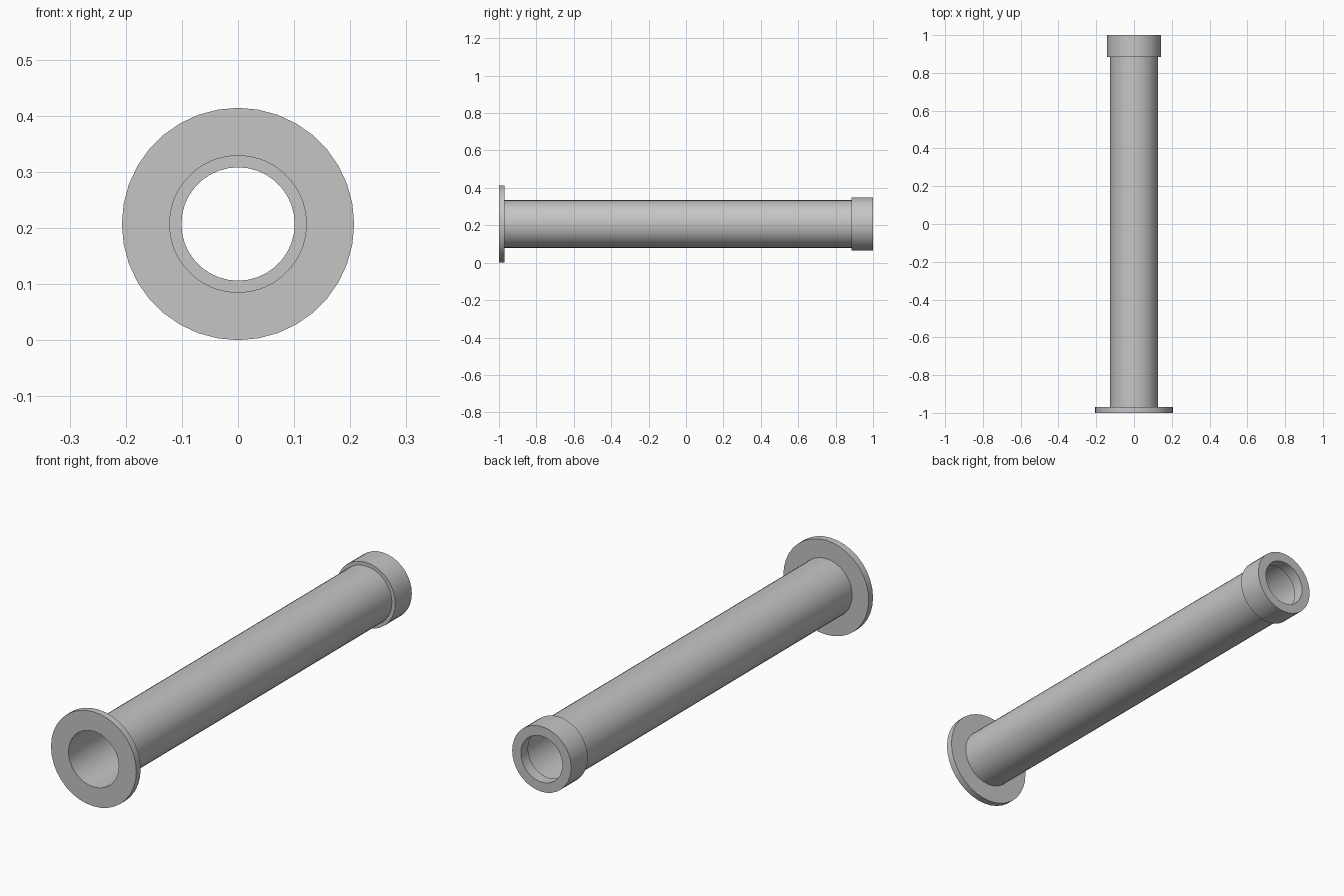
import bpy
import bmesh
from math import sin, cos, tau, radians

cube = bpy.data.objects.get("Cube")
if cube:
    bpy.data.objects.remove(cube, do_unlink=True)

SIDES = 36
FLANGE_R, TUBE_R, COLLAR_R = 0.207, 0.127, 0.143
BORE_R, LIP_R = 0.122, 0.101
FRONT, FLANGE_BACK, COLLAR_FRONT, LIP_FRONT, BACK = -1, -0.97, 0.885, 0.95, 1

grey = bpy.data.materials.new("plain grey")
grey.use_nodes = True
colour = (0.56, 0.56, 0.56, 1)
grey.diffuse_color = colour
grey.node_tree.nodes["Principled BSDF"].inputs["Base Color"].default_value = colour


def lathe(name, profile):
    """Revolve a closed (radius, y) profile about the pipe axis."""
    bm = bmesh.new()
    rings = []
    for i in range(SIDES):
        a = tau * i / SIDES
        rings.append([bm.verts.new((r * sin(a), y, FLANGE_R + r * cos(a)))
                      for r, y in profile])
    n = len(profile)
    for i in range(SIDES):
        this, after = rings[i], rings[(i + 1) % SIDES]
        for j in range(n):
            k = (j + 1) % n
            bm.faces.new((this[j], this[k], after[k], after[j]))
    bmesh.ops.recalc_face_normals(bm, faces=bm.faces)
    mesh = bpy.data.meshes.new(name)
    bm.to_mesh(mesh)
    bm.free()
    mesh.materials.append(grey)
    obj = bpy.data.objects.new(name, mesh)
    bpy.context.collection.objects.link(obj)
    bpy.ops.object.select_all(action="DESELECT")
    obj.select_set(True)
    bpy.context.view_layer.objects.active = obj
    bpy.ops.object.shade_smooth_by_angle(angle=radians(30))


# Wide disc at the front end
lathe("front_flange", [(BORE_R, FRONT), (FLANGE_R, FRONT),
                       (FLANGE_R, FLANGE_BACK), (BORE_R, FLANGE_BACK)])

# Thin-walled pipe
lathe("pipe", [(BORE_R, FLANGE_BACK), (TUBE_R, FLANGE_BACK),
               (TUBE_R, COLLAR_FRONT), (BORE_R, COLLAR_FRONT)])

# Thick end collar with a narrower lip inside
lathe("back_collar", [(BORE_R, COLLAR_FRONT), (COLLAR_R, COLLAR_FRONT),
                      (COLLAR_R, BACK), (LIP_R, BACK),
                      (LIP_R, LIP_FRONT), (BORE_R, LIP_FRONT)])
